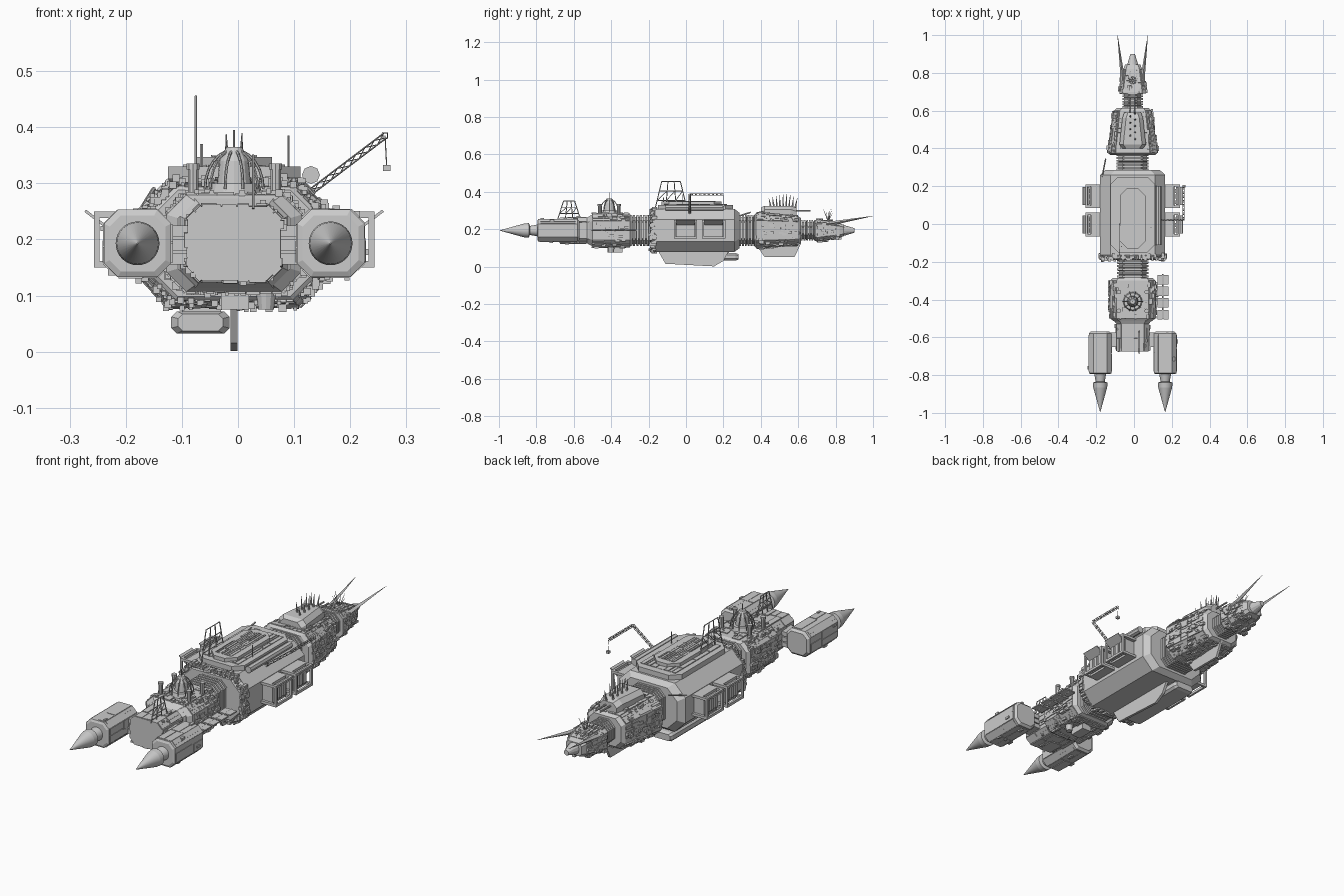
import bpy, bmesh, math, random
from mathutils import Vector, Matrix

if "Cube" in bpy.data.objects:
    bpy.data.objects.remove(bpy.data.objects["Cube"])
random.seed(7)
CX, CZ = -0.007, 0.193


def finish(name, bm, smooth=False):
    bmesh.ops.recalc_face_normals(bm, faces=bm.faces)
    me = bpy.data.meshes.new(name)
    bm.to_mesh(me)
    bm.free()
    ob = bpy.data.objects.new(name, me)
    bpy.context.collection.objects.link(ob)
    if smooth:
        bpy.context.view_layer.objects.active = ob
        ob.select_set(True)
        bpy.ops.object.shade_smooth_by_angle()
        ob.select_set(False)
    return ob


def box(bm, x0, x1, y0, y1, z0, z1, rot=None):
    m = Matrix.Translation(((x0 + x1) / 2, (y0 + y1) / 2, (z0 + z1) / 2))
    if rot:
        m = m @ Matrix.Rotation(rot, 4, 'Y')
    bmesh.ops.create_cube(bm, size=1, matrix=m @ Matrix.Diagonal((x1 - x0, y1 - y0, z1 - z0, 1)))


def rod(bm, a, b, r, r2=None, n=6):
    a, b = Vector(a), Vector(b)
    m = Matrix.Translation((a + b) / 2) @ (b - a).to_track_quat('Z', 'Y').to_matrix().to_4x4()
    bmesh.ops.create_cone(bm, cap_ends=True, segments=n, radius1=r, radius2=r if r2 is None else r2,
                          depth=(b - a).length, matrix=m)


def octagon(s, cx, cz):
    y, w, h, c = s
    q = [(w - c, -h), (w, c - h), (w, h - c), (w - c, h)]
    q += [(-x, z) for x, z in reversed(q)]
    return [Vector((cx + x, y, cz + z)) for x, z in q]


def loft(bm, stations, cx=CX, cz=CZ):
    rings = [[bm.verts.new(p) for p in octagon(s, cx, cz)] for s in stations]
    for a, b in zip(rings, rings[1:]):
        for i in range(8):
            bm.faces.new((a[i], a[(i + 1) % 8], b[(i + 1) % 8], b[i]))
    bm.faces.new(rings[0])
    bm.faces.new(rings[-1])


def split(r, depth):
    # random panel layout in unit square
    u0, u1, v0, v1 = r
    if depth == 0:
        return [r]
    t = random.uniform(.35, .65)
    if depth % 2:
        m = u0 + (u1 - u0) * t
        return split((u0, m, v0, v1), depth - 1) + split((m, u1, v0, v1), depth - 1)
    m = v0 + (v1 - v0) * t
    return split((u0, u1, v0, m), depth - 1) + split((u0, u1, m, v1), depth - 1)


def plate(name, s0, s1, depth=5, t=.004, cx=CX, cz=CZ):
    # raised armour panels over every facet between two stations
    bm = bmesh.new()
    A, B = octagon(s0, cx, cz), octagon(s1, cx, cz)
    mid = Vector((cx, (s0[0] + s1[0]) / 2, cz))
    for i in range(8):
        j = (i + 1) % 8
        n = (A[j] - A[i]).cross(B[i] - A[i]).normalized()
        if n.dot((A[i] + B[j]) / 2 - mid) < 0:
            n = -n
        for u0, u1, v0, v1 in split((0, 1, 0, 1), depth if i % 2 == 1 or i in (3, 7) else depth - 1):
            if random.random() < .15:
                continue
            g, h = .03, random.choice((.4, .7, 1, 1, 1.4)) * t
            du, dv = (u1 - u0) * g, (v1 - v0) * g
            pts = []
            for u, v in ((u0 + du, v0 + dv), (u1 - du, v0 + dv), (u1 - du, v1 - dv), (u0 + du, v1 - dv)):
                pts.append(A[i].lerp(A[j], u).lerp(B[i].lerp(B[j], u), v))
            lo = [bm.verts.new(p - n * .001) for p in pts]
            hi = [bm.verts.new(p + n * h) for p in pts]
            bm.faces.new(hi)
            for k in range(4):
                bm.faces.new((lo[k], lo[(k + 1) % 4], hi[(k + 1) % 4], hi[k]))
            if random.random() < .3:  # small surface fittings
                p = pts[0].lerp(pts[2], random.random()) + n * h
                s = random.uniform(.003, .007)
                box(bm, p.x - s, p.x + s, p.y - 2 * s, p.y + 2 * s, p.z - s, p.z + s)
    finish(name, bm)


# hull sections: (y, half width, half height, chamfer)
hulls = {
    'stern_block': ([(-.675, .083, .066, .025), (-.53, .085, .068, .025), (-.51, .1, .08, .03)], 3),
    'rear_hull': ([(-.515, .1, .075, .03), (-.5, .12, .086, .035), (-.3, .12, .086, .035), (-.285, .105, .078, .03)], 6),
    'main_hull': ([(-.19, .15, .095, .05), (-.185, .155, .1, .05), (-.165, .172, .114, .055), (.26, .172, .114, .055),
                   (.285, .145, .095, .05)], 7),
    'fore_hull': ([(.365, .118, .082, .04), (.375, .13, .094, .04), (.6, .098, .076, .03), (.615, .085, .066, .03)], 6),
    'nose_hull': ([(.69, .07, .056, .02), (.70, .07, .056, .02), (.82, .05, .038, .015), (.845, .04, .03, .012)], 5)}
for name, (st, depth) in hulls.items():
    bm = bmesh.new()
    loft(bm, st)
    finish(name, bm)
    k = len(st) // 2
    plate(name + '_panels', st[k - 1], st[k], depth)

# ribbed bellows between sections
for i, (y0, y1, w, h) in enumerate([(-.29, -.18, .083, .083), (.28, .37, .085, .083), (.61, .695, .055, .055)]):
    bm = bmesh.new()
    st, n = [], 6
    for k in range(n):
        a, d = y0 + (y1 - y0) * k / n, (y1 - y0) / n
        st += [(a, w - .01, h - .01, .03), (a + d * .3, w - .01, h - .01, .03),
               (a + d * .35, w, h, .03), (a + d * .95, w, h, .03)]
    loft(bm, st)
    finish('bellows_%d' % i, bm)

# layered top decks on the main hull
for name, w, y0, y1, z0, z1 in (('lower_deck', .118, -.15, .25, .3, .33), ('upper_deck', .068, -.13, .19, .325, .347)):
    bm = bmesh.new()
    c = .04
    q = [(w, y0 + c), (w, y1 - c), (w - c, y1), (c - w, y1), (-w, y1 - c), (-w, y0 + c), (c - w, y0), (w - c, y0)]
    f = bm.faces.new([bm.verts.new((CX + x, y, z0)) for x, y in q])
    g = bmesh.ops.extrude_face_region(bm, geom=[f])
    top = [v for v in g['geom'] if isinstance(v, bmesh.types.BMVert)]
    bmesh.ops.translate(bm, verts=top, vec=(0, 0, z1 - z0))
    for u0, u1, v0, v1 in split((0, 1, 0, 1), 5):
        W, L = 2 * w - .05, y1 - y0 - .06
        X, Y = CX - W / 2, y0 + .03
        box(bm, X + u0 * W + .002, X + u1 * W - .002, Y + v0 * L + .002, Y + v1 * L - .002, z1 - .002,
            z1 + random.uniform(.001, .004))
    finish(name, bm)
bm = bmesh.new()
for x, r in ((-.112, .013), (.13, .016)):
    rod(bm, (x, -.11, .315), (x, .2, .315), r, n=8)
finish('deck_tanks', bm)

# engines, with nozzles and pylons
for side, x in (('left', -.179), ('right', .165)):
    bm = bmesh.new()
    loft(bm, [(-.795, .05, .05, .02), (-.79, .06, .06, .025), (-.58, .06, .06, .025), (-.57, .05, .05, .02)], x)
    finish(side + '_engine', bm)
    plate(side + '_engine_panels', (-.785, .06, .06, .025), (-.585, .06, .06, .025), 2, .002, x)
    bm = bmesh.new()
    prof = [(-.79, .032), (-.835, .024), (-.84, .039), (-.865, .037), (-.995, .001)]
    for (a, r), (b, s) in zip(prof, prof[1:]):
        rod(bm, (x, a, CZ), (x, b, CZ), r, s, 32)
    finish(side + '_nozzle', bm, True)
    bm = bmesh.new()
    s = 1 if x > 0 else -1
    for z in (.165, .19, .215):
        box(bm, *sorted((x - s * .1, x - s * .05)), -.65, -.575, z - .01, z + .01)
    box(bm, *sorted((x - s * .09, x - s * .055)), -.64, -.585, .155, .225)
    finish(side + '_pylon', bm)

# side cargo pods with open frames and tilted panels
for side, s in (('left', -1), ('right', 1)):
    bm = bmesh.new()
    X = lambda a, b: sorted((CX + s * a, CX + s * b))
    for y in (0, .15):
        y0, y1 = y - .065, y + .06
        box(bm, *X(.16, .225), y0 + .012, y1 - .012, .16, .235)
        for z in (.15, .238):
            box(bm, *X(.165, .25), y0, y0 + .012, z, z + .012)
            box(bm, *X(.165, .25), y1 - .012, y1, z, z + .012)
            box(bm, *X(.24, .25), y0, y1, z, z + .012)
            box(bm, *X(.165, .22), y0, y1, z, z + .012)
        for yy in (y0, y1 - .01):
            box(bm, *X(.24, .25), yy, yy + .01, .15, .25)
        for k in range(3):
            box(bm, *X(.22, .233), y0 + .02 + k * .03, y0 + .04 + k * .03, .17, .225)
        box(bm, *X(.225, .27), y0 + .015, y1 - .015, .235, .24, -s * .65)
    finish(side + '_cargo_pods', bm)

# solar panel wing
bm = bmesh.new()
rod(bm, (.1, -.38, CZ), (.13, -.38, CZ), .006)
rod(bm, (.152, -.5, CZ), (.152, -.265, CZ), .004)
for k in range(4):
    for x in (.124, .156):
        box(bm, x, x + .026, -.505 + k * .062, -.455 + k * .062, CZ - .003, CZ + .003)
finish('solar_wing', bm)

# flat lattice masts, sized (x, centre y, z0, z1, half base, half top)
for i, (x, y, z0, z1, a, b) in enumerate([(-.075, -.08, .31, .455, .085, .05), (.027, -.625, .255, .35, .06, .03)]):
    bm = bmesh.new()
    P = lambda t, f: (x, y + f * (a + (b - a) * t), z0 + (z1 - z0) * t)
    fr = (-1, -.33, .33, 1)
    for f in fr:
        rod(bm, P(0, f), P(1, f), .0025)
    for t in (.3, .65, 1):
        rod(bm, P(t, -1), P(t, 1), .0022)
    for f, g in zip(fr, fr[1:]):
        rod(bm, P(.3, f), P(.65, g), .0018)
    finish('lattice_mast_%d' % i, bm)

# caged dome and side posts on the rear hull
bm = bmesh.new()
c = Vector((CX, -.41, .3))
rod(bm, (c.x, c.y, .275), c, .052, .045, 16)
rod(bm, c, c + Vector((0, 0, .04)), .03, .026, 16)
rod(bm, c + Vector((0, 0, .04)), c + Vector((0, 0, .065)), .026, .014, 16)
rod(bm, c, c + Vector((0, 0, .095)), .002)
for k in range(10):
    d = Vector((math.cos(k * math.pi / 5), math.sin(k * math.pi / 5), 0))
    pts = [c + d * .052 * math.cos(t * .26) + Vector((0, 0, .07 * math.sin(t * .26) - .01)) for t in range(6)]
    for p, q in zip(pts, pts[1:]):
        rod(bm, p, q, .0025)
finish('caged_dome', bm)
bm = bmesh.new()
for x in (-.08, .067):
    for y in (-.46, -.36):
        rod(bm, (x, y, .27), (x, y, .325), .01, n=10)
        rod(bm, (x, y, .325), (x, y, .335), .012, n=10)
rod(bm, (.09, -.02, .33), (.09, -.02, .385), .002)
rod(bm, (-.065, -.12, .31), (-.065, -.12, .37), .003)
rod(bm, (-.175, .22, .25), (-.15, .345, .29), .004)
finish('posts_and_aerials', bm)

# crane with hanging load
bm = bmesh.new()
path = [Vector(p) for p in ((.13, .02, .285), (.262, .02, .385), (.262, .2, .385))]
for p, q in zip(path, path[1:]):
    side = (q - p).normalized().cross(Vector((0, 0, 1))).normalized() * .004
    up = side.cross((q - p).normalized()) * 1.2
    cor = [side + up, side - up, -side - up, up - side]
    for i, o in enumerate(cor):
        rod(bm, p + o, q + o, .0014, n=4)
        for k in range(8):
            rod(bm, p.lerp(q, k / 8) + o, p.lerp(q, (k + 1) / 8) + cor[(i + 1) % 4], .0009, n=4)
rod(bm, path[2], (.265, .2, .33), .001)
box(bm, .258, .272, .193, .207, .322, .333)
finish('crane', bm)

# keel fin, fore fin
for name, pts, t in (('keel_fin', [(-.15, .085), (-.11, .015), (.15, .001), (.2, .03), (.23, .085)], .006),
                     ('fore_fin', [(.38, .11), (.42, .05), (.58, .05), (.615, .125)], .006)):
    bm = bmesh.new()
    f = bm.faces.new([bm.verts.new((CX - t, y, z)) for y, z in pts])
    g = bmesh.ops.extrude_face_region(bm, geom=[f])
    bmesh.ops.translate(bm, verts=[v for v in g['geom'] if isinstance(v, bmesh.types.BMVert)], vec=(2 * t, 0, 0))
    finish(name, bm)

# belly pod and lower fittings
bm = bmesh.new()
loft(bm, [(-.1, .04, .015, .008), (-.085, .052, .02, .01), (.265, .052, .02, .01), (.28, .045, .015, .008)], -.067, .052)
box(bm, -.1, -.03, -.05, .23, .06, .09)
rod(bm, (.05, -.4, .12), (.05, -.4, .075), .02, .014, 12)
box(bm, -.03, .02, -.42, -.34, .075, .12)
finish('belly_pod', bm)

# fore hull hump, spine blades and gun
bm = bmesh.new()
loft(bm, [(.4, .055, .03, .02), (.42, .07, .04, .02), (.56, .055, .04, .02), (.59, .045, .03, .02)], CX, .285)
for k in range(9):
    y = .455 + k * .016
    h = .355 + .035 * math.sin((k + 1) / 10 * math.pi)
    rod(bm, (CX + .012 * (-1) ** k, y, .31), (CX + .014 * (-1) ** k, y + (k - 4) * .003, h), .006, .0008)
for x in (-.012, .012):
    rod(bm, (CX + x, .56, .298), (CX + x, .665, .298), .004, n=8)
finish('spine_blades', bm)

# nose cone, prongs and sensor cluster
bm = bmesh.new()
rod(bm, (CX, .84, CZ), (CX, .9, CZ), .03, .012, 12)
for s in (-1, 1):
    rod(bm, (CX + s * .052, .7, .222), (CX + s * .056, .8, .235), .014, .01, 4)
    rod(bm, (CX + s * .056, .8, .235), (CX + s * .08, .998, .27), .01, .0008, 4)
rod(bm, (CX, .76, .22), (CX, .76, .25), .025, .018, 12)
for k in range(7):
    a = k * math.tau / 7
    rod(bm, (CX, .76, .24), (CX + .03 * math.cos(a), .76 + .025 * math.sin(a), .29 + .015 * (k % 2)), .002, .0008)
finish('nose_sensors', bm)
